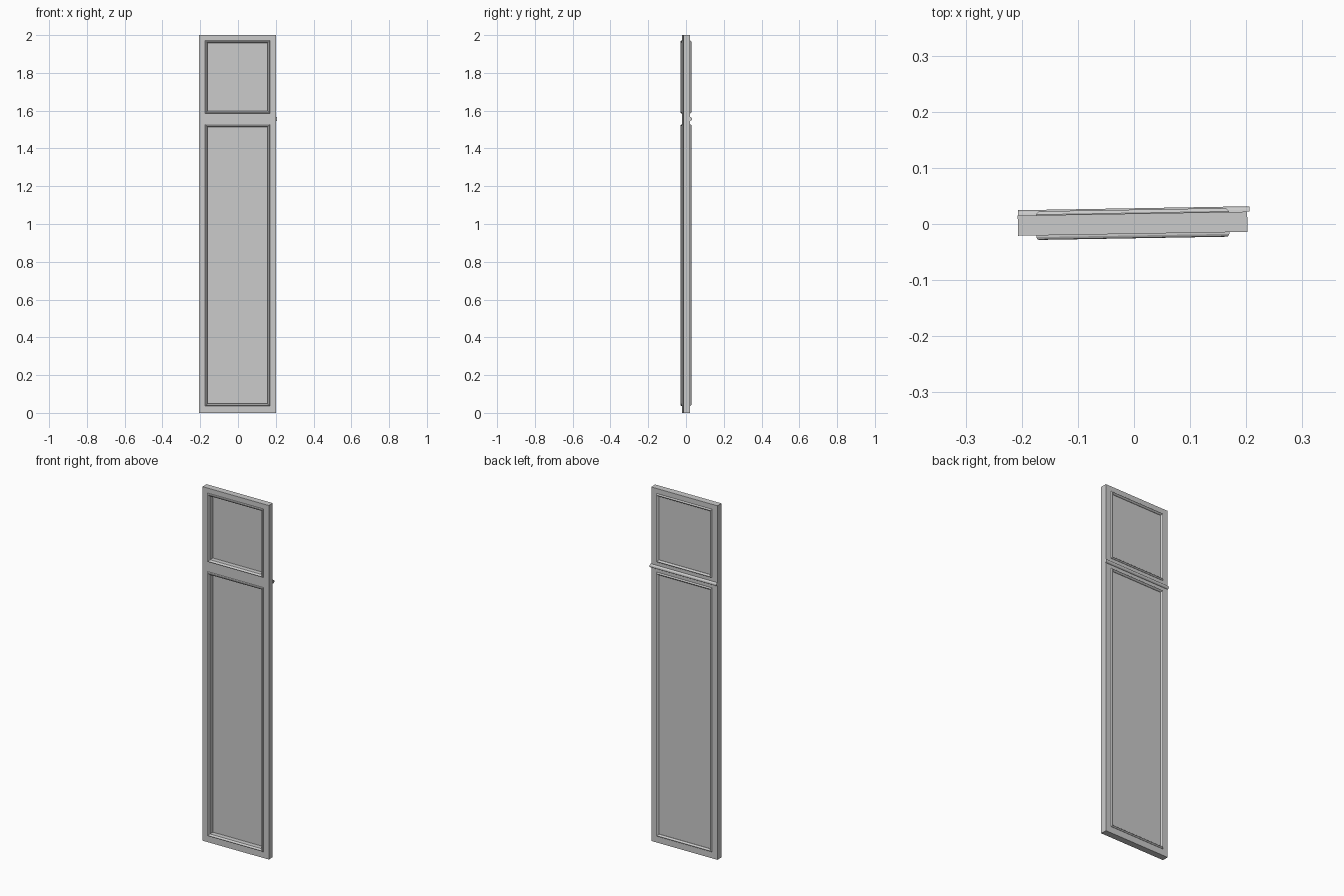
import bpy, bmesh, math
from mathutils import Matrix

cube = bpy.data.objects.get("Cube")
if cube:
    bpy.data.objects.remove(cube, do_unlink=True)

grey = bpy.data.materials.new("plain grey")
grey.use_nodes = True
colour = (0.6, 0.6, 0.6, 1)
grey.diffuse_color = colour
grey.node_tree.nodes["Principled BSDF"].inputs["Base Color"].default_value = colour

# The door stands very slightly ajar
PLACE = Matrix.Translation((-0.0025, 0.0005, 0)) @ Matrix.Rotation(0.017, 4, "Z")
HALF_W, HALF_T = 0.2045, 0.018
OPEN_X = 0.172
OPENINGS = {"lower": (0.036, 1.528), "upper": (1.585, 1.972)}


def finish(name, bm):
    bmesh.ops.remove_doubles(bm, verts=bm.verts, dist=1e-6)
    bmesh.ops.recalc_face_normals(bm, faces=bm.faces)
    mesh = bpy.data.meshes.new(name)
    bm.to_mesh(mesh)
    bm.free()
    mesh.materials.append(grey)
    obj = bpy.data.objects.new(name, mesh)
    obj.matrix_world = PLACE
    bpy.context.collection.objects.link(obj)


def skin(bm, rings, closed=False):
    """Bridge neighbouring rings of equal length with quads."""
    loops = [[bm.verts.new(p) for p in ring] for ring in rings]
    pairs = list(zip(loops, loops[1:]))
    if closed:
        pairs.append((loops[-1], loops[0]))
    for a, b in pairs:
        for i in range(len(a)):
            j = (i + 1) % len(a)
            bm.faces.new((a[i], a[j], b[j], b[i]))
    return loops


def rectangle(z0, z1, inset, y):
    x, lo, hi = OPEN_X - inset, z0 + inset, z1 - inset
    return [(-x, y, lo), (x, y, lo), (x, y, hi), (-x, y, hi)]


# Door frame: a sheet with two openings, extruded through its thickness
bm = bmesh.new()
xs = [-HALF_W, -OPEN_X, OPEN_X, HALF_W]
zs = [0, *OPENINGS["lower"], *OPENINGS["upper"], 2]
for i in range(3):
    for k in range(5):
        if i == 1 and k in (1, 3):
            continue
        corners = [(i, k), (i + 1, k), (i + 1, k + 1), (i, k + 1)]
        bm.faces.new([bm.verts.new((xs[a], -HALF_T, zs[b])) for a, b in corners])
bmesh.ops.remove_doubles(bm, verts=bm.verts, dist=1e-6)
extruded = bmesh.ops.extrude_face_region(bm, geom=bm.faces[:])["geom"]
moved = [g for g in extruded if isinstance(g, bmesh.types.BMVert)]
bmesh.ops.translate(bm, verts=moved, vec=(0, 2 * HALF_T, 0))
finish("door_frame", bm)

# Mitred moulding section: inset from the opening, then depth
SECTION = [(0, -0.021), (0.002, -0.025), (0.005, -0.026), (0.008, -0.025),
           (0.014, -0.018), (0.014, 0.017), (0.009, 0.023), (0.006, 0.025),
           (0.004, 0.024), (0, 0.019)]
for label, (z0, z1) in OPENINGS.items():
    bm = bmesh.new()
    skin(bm, [rectangle(z0, z1, s, y) for s, y in SECTION], closed=True)
    finish(label + "_moulding", bm)

    # Thin panel set towards the back of the opening
    bm = bmesh.new()
    loops = skin(bm, [rectangle(z0, z1, 0.012, y) for y in (0.008, 0.015)])
    for loop in loops:
        bm.faces.new(loop)
    finish(label + "_panel", bm)

# Rounded rail across the back
bm = bmesh.new()
arc = [math.pi * t / 8 for t in range(9)]
ends = [[(x, HALF_T + 0.0095 * math.sin(a), 1.556 + 0.01 * math.cos(a)) for a in arc]
        for x in (-HALF_W + 0.001, HALF_W + 0.004)]
for loop in skin(bm, ends):
    bm.faces.new(loop)
finish("back_rail", bm)
